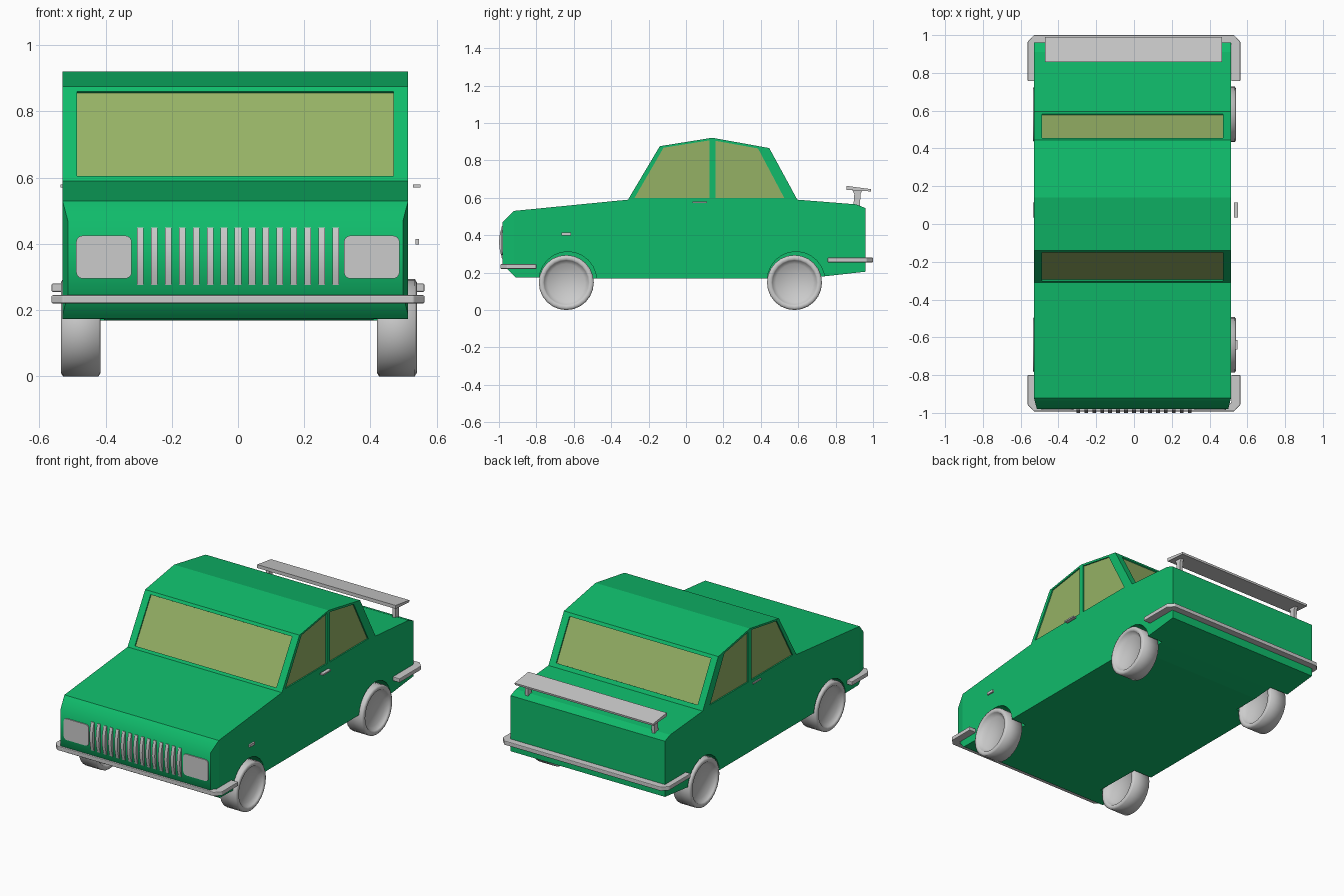
import bpy, bmesh, math
from mathutils import Vector

if "Cube" in bpy.data.objects:
    bpy.data.objects.remove(bpy.data.objects["Cube"])


def material(name, color):
    m = bpy.data.materials.new(name)
    m.diffuse_color = color
    m.use_nodes = True
    m.node_tree.nodes["Principled BSDF"].inputs["Base Color"].default_value = m.diffuse_color
    return m


GREEN = material("green_paint", (0.005, 0.50, 0.147, 1))
GLASS = material("tinted_glass", (0.30, 0.44, 0.13, 1))


def finish(name, bm, mat=None, smooth=0, bevel=0):
    """Turn a bmesh into an object; smooth is the shading angle in degrees."""
    bmesh.ops.recalc_face_normals(bm, faces=bm.faces)
    me = bpy.data.meshes.new(name)
    bm.to_mesh(me)
    bm.free()
    ob = bpy.data.objects.new(name, me)
    bpy.context.collection.objects.link(ob)
    bpy.context.view_layer.objects.active = ob
    if mat:
        me.materials.append(mat)
    if bevel:
        b = ob.modifiers.new("bevel", 'BEVEL')
        b.width, b.segments, b.limit_method = bevel, 2, 'ANGLE'
    if smooth:
        bpy.ops.object.select_all(action='DESELECT')
        ob.select_set(True)
        bpy.ops.object.shade_smooth_by_angle(angle=math.radians(smooth))
    return ob


def add_prism(bm, loop, lo, hi, axis='x'):
    """Extrude a 2D outline along an axis."""
    place = {'x': lambda a, b, t: (t, a, b),
             'y': lambda a, b, t: (a, t, b),
             'z': lambda a, b, t: (a, b, t)}[axis]
    low = [bm.verts.new(place(a, b, lo)) for a, b in loop]
    high = [bm.verts.new(place(a, b, hi)) for a, b in loop]
    bm.faces.new(low)
    bm.faces.new(high)
    for i in range(len(loop)):
        j = (i + 1) % len(loop)
        bm.faces.new((low[i], low[j], high[j], high[i]))


def prism(name, loop, lo, hi, axis='x', **kw):
    bm = bmesh.new()
    add_prism(bm, loop, lo, hi, axis)
    return finish(name, bm, **kw)


def rect(a0, a1, b0, b1):
    return [(a0, b0), (a1, b0), (a1, b1), (a0, b1)]


def arc(cx, cy, r, start, end, n):
    return [(cx + r * math.cos(math.radians(start + (end - start) * i / n)),
             cy + r * math.sin(math.radians(start + (end - start) * i / n)))
            for i in range(n + 1)]


L, R = -0.53, 0.514          # body sides
AXLES = (-0.64, 0.58)

# Body shell: side profile, with a slightly narrowed nose
profile = [(-0.98, 0.245), (-0.98, 0.47), (-0.92, 0.53), (-0.31, 0.59),
           (-0.14, 0.876), (0.14, 0.921), (0.445, 0.866), (0.595, 0.59),
           (0.91, 0.565), (0.96, 0.545), (0.96, 0.205), (0.72, 0.178),
           (0.6, 0.168), (-0.48, 0.168), (-0.91, 0.175)]
bm = bmesh.new()
add_prism(bm, profile, L, R)
bmesh.ops.bisect_plane(bm, geom=bm.verts[:] + bm.edges[:] + bm.faces[:],
                       plane_co=(0, -0.92, 0), plane_no=(0, 1, 0))
for v in bm.verts:
    if v.co.y < -0.93:
        v.co.x *= 0.97
body = finish("body", bm, GREEN)

# Window recesses and panes
cut = bmesh.new()
side_windows = {
    "front": [(-0.275, 0.60), (-0.12, 0.868), (0.125, 0.907), (0.125, 0.60)],
    "rear": [(0.157, 0.60), (0.157, 0.905), (0.385, 0.864), (0.525, 0.60)]}
for label, loop in side_windows.items():
    for side, x, s in (("left", L, -1), ("right", R, 1)):
        add_prism(cut, loop, x - s * 0.012, x + s * 0.02)
        prism(f"{label}_{side}_window", loop, x - s * 0.02, x - s * 0.008, mat=GLASS)


def sloped(base, top, inner, outer):
    """Strip along a screen line, between two offsets from the body skin."""
    a, b = Vector(base), Vector(top)
    d = (b - a).normalized()
    n = Vector((-d.y, d.x)) * (1 if base[0] < 0 else -1)
    return [tuple(p + n * o) for p, o in
            ((a, inner), (a, outer), (b, outer), (b, inner))]


for name, base, top in (("windshield", (-0.301, 0.605), (-0.15, 0.86)),
                        ("rear_screen", (0.583, 0.612), (0.455, 0.848))):
    add_prism(cut, sloped(base, top, -0.012, 0.03), -0.487, 0.47)
    prism(name, sloped(base, top, -0.02, -0.008), -0.487, 0.47, mat=GLASS)

# Wheel arches, fitting closely round the tyres
for y in AXLES:
    circle = arc(y + 0.008, 0.158, 0.154, 0, 345, 23)
    add_prism(cut, circle, 0.41, 0.6)
    add_prism(cut, circle, -0.6, -0.405)
cutter = finish("recess_cutter", cut)
cutter.hide_render = True
bpy.context.view_layer.objects.active = body
mod = body.modifiers.new("recesses", 'BOOLEAN')
mod.operation, mod.solver, mod.object = 'DIFFERENCE', 'EXACT', cutter
bpy.ops.object.modifier_apply(modifier=mod.name)
bpy.data.objects.remove(cutter)

# Smooth the rounded nose only
body.data.set_sharp_from_angle(angle=math.radians(55))
for p in body.data.polygons:
    p.use_smooth = p.center.y < -0.91 and p.normal.y < -0.5

# Wheels: lathed tyre with a dished hub on both faces
half = [(0.034, 0), (0.034, 0.1), (0.054, 0.119), (0.06, 0.123),
        (0.06, 0.137), (0.054, 0.147)]
section = half + [(-x, r) for x, r in reversed(half)]
for end, y in zip(("front", "rear"), AXLES):
    for side, x in (("left", -0.475), ("right", 0.48)):
        bm = bmesh.new()
        vs = [bm.verts.new((x + dx, y, 0.15 + r)) for dx, r in section]
        es = [bm.edges.new(p) for p in zip(vs, vs[1:])]
        bmesh.ops.spin(bm, geom=vs + es, cent=(x, y, 0.15), axis=(1, 0, 0),
                       angle=2 * math.pi, steps=24)
        bmesh.ops.remove_doubles(bm, verts=bm.verts, dist=1e-4)
        bmesh.ops.translate(bm, verts=bm.verts, vec=(0, 0, -0.003))
        finish(f"{end}_{side}_wheel", bm, smooth=60)

# Wrap-around bumpers
for name, s, end, start, z in (("front_bumper", -1, 0.992, 0.80, 0.22),
                               ("rear_bumper", 1, 1.0, 0.757, 0.255)):
    outer = [(-0.563, start), (-0.563, end - 0.035), (-0.53, end)]
    inner = [(-0.515, start), (-0.515, end - 0.045)]
    path = (outer + [(-x, y) for x, y in reversed(outer)]
            + [(-x, y) for x, y in inner] + inner[::-1])
    prism(name, [(x, y * s) for x, y in path], z, z + 0.025, 'z', bevel=0.004)

# Grille: fifteen bowed bars
bow = [(-0.965, 0.275), (-0.984, 0.275), (-0.995, 0.315), (-1.0, 0.362),
       (-0.995, 0.41), (-0.984, 0.45), (-0.965, 0.45)]
bm = bmesh.new()
for i in range(15):
    x = -0.295 + i * 0.59 / 14
    add_prism(bm, bow, x - 0.01, x + 0.01)
finish("grille", bm, smooth=35)

# Headlights: rounded rectangles
for side, x in (("left", -0.405), ("right", 0.404)):
    loop = []
    for k, (sx, sz) in enumerate(((1, 1), (-1, 1), (-1, -1), (1, -1))):
        loop += arc(x + sx * 0.064, 0.36 + sz * 0.045, 0.02, k * 90, k * 90 + 90, 4)
    prism(f"{side}_headlight", loop, -0.986, -0.96, 'y')

# Rear spoiler on two posts
prism("spoiler", [(0.857, 0.664), (0.99, 0.646), (0.988, 0.634), (0.857, 0.643)],
      -0.47, 0.466)
post = [(0.895, 0.555), (0.93, 0.555), (0.933, 0.62), (0.945, 0.645),
        (0.885, 0.65), (0.9, 0.62)]
for side, x in (("left", -0.43), ("right", 0.426)):
    prism(f"{side}_spoiler_post", post, x - 0.01, x + 0.01)

# Door handles and side marker
prism("right_door_handle", rect(0.035, 0.113, 0.571, 0.58), 0.529, 0.551)
prism("left_door_handle", rect(0.035, 0.113, 0.571, 0.58), -0.536, -0.515)
prism("side_marker", rect(-0.665, -0.615, 0.398, 0.414), 0.536, 0.547)
